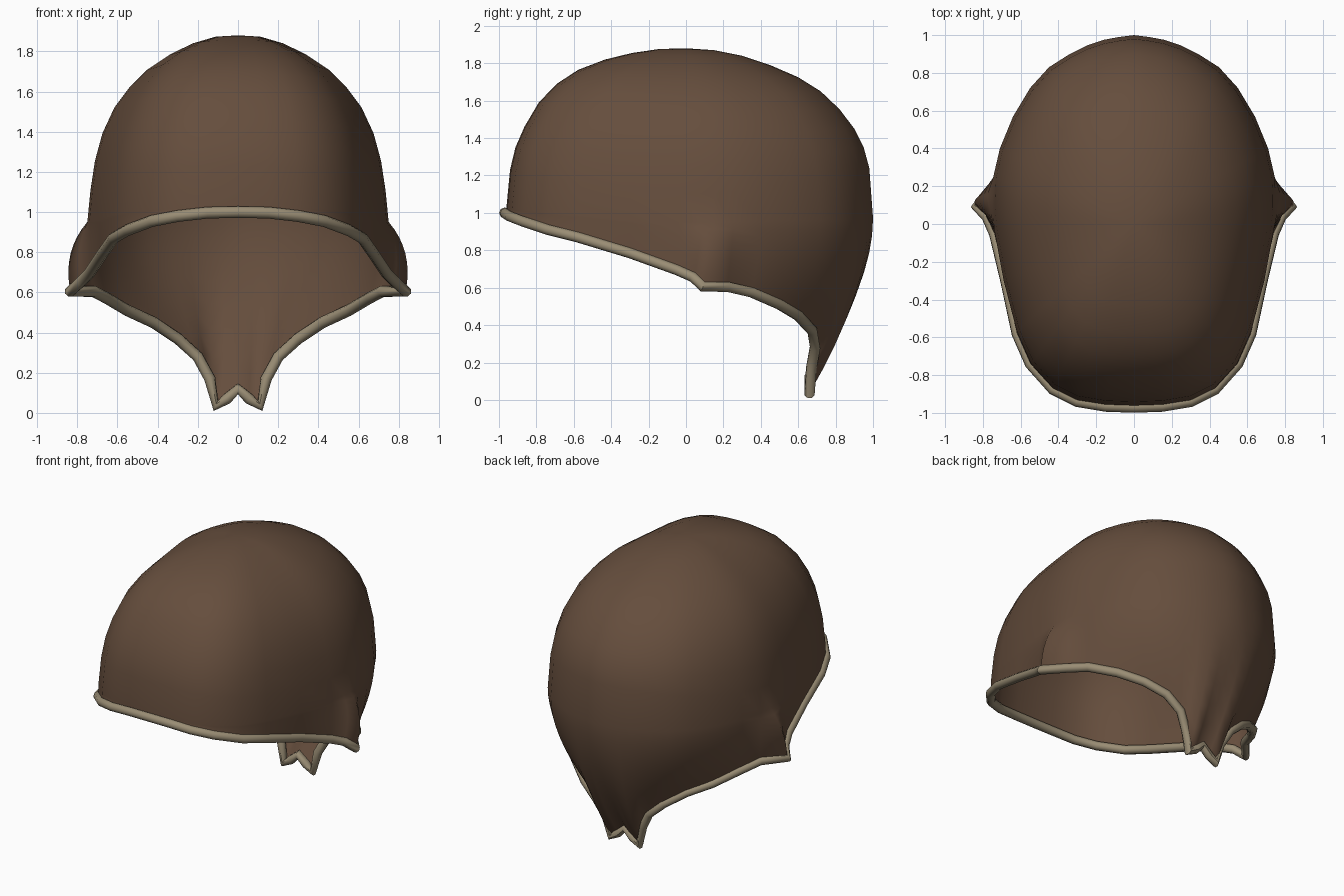
import bpy, bmesh, math
from mathutils import Vector

if "Cube" in bpy.data.objects:
    bpy.data.objects.remove(bpy.data.objects["Cube"])


def material(name, rgb):
    m = bpy.data.materials.new(name)
    m.diffuse_color = (*rgb, 1)
    m.use_nodes = True
    m.node_tree.nodes["Principled BSDF"].inputs["Base Color"].default_value = m.diffuse_color
    return m


brown = material("brown cloth", (0.130, 0.075, 0.046))
tan = material("tan trim", (0.32, 0.265, 0.175))

# right half of the rim, from the brow round the ear to the nape tail
RIM = [(0, -.97, 1.0), (.15, -.965, .997), (.3, -.94, .98), (.43, -.875, .955),
       (.55, -.74, .91), (.62, -.58, .87), (.68, -.3, .785), (.74, -.05, .695),
       (.78, .04, .655), (.835, .09, .605), (.72, .22, .605), (.66, .35, .575),
       (.55, .5, .51), (.42, .6, .45), (.3, .675, .37), (.2, .69, .28),
       (.14, .67, .17), (.11, .66, .035), (.055, .66, .07), (0, .66, .12)]
# widest outline of the dome, one point above each rim point
GIRTH = [(0, -.96), (.15, -.955), (.3, -.93), (.43, -.865), (.545, -.74),
         (.62, -.57), (.69, -.3), (.74, -.03), (.75, .08), (.75, .15),
         (.745, .25), (.71, .40), (.64, .57), (.55, .72), (.45, .83),
         (.34, .90), (.25, .945), (.16, .975), (.08, .99), (0, 1.0)]
# outward bulge of the fold over the ear
BULGE = {8: .06, 9: .125}

# dome heights at each scale of the girth, at front, side and back
SCALE = [.15, .3, .45, .6, .72, .82, .9, .95, .98, 1]
FRONT = [1.876, 1.855, 1.82, 1.765, 1.69, 1.59, 1.46, 1.35, 1.23, 1.03]
SIDE = [1.873, 1.84, 1.785, 1.71, 1.62, 1.52, 1.39, 1.25, 1.10, .95]
BACK = [1.87, 1.84, 1.79, 1.725, 1.65, 1.555, 1.45, 1.35, 1.24, .97]
LOWER = 8


def column(i):
    """Points from crown to rim along one line of the cloth."""
    gx, gy = GIRTH[i]
    rim = Vector(RIM[i])
    w = gy * gy / (gx * gx + gy * gy)
    end = FRONT if gy < 0 else BACK
    pts = [Vector((gx * s, gy * s, a * (1 - w) + b * w))
           for s, a, b in zip(SCALE, SIDE, end)]
    top = pts[-1]
    ctrl = Vector((gx + BULGE.get(i, 0), gy, rim.z + .58 * (top.z - rim.z)))
    for k in range(1, LOWER + 1):
        t = k / LOWER
        pts.append(top * (1 - t) ** 2 + ctrl * 2 * t * (1 - t) + rim * t * t)
    return pts


def mirrored(p):
    return Vector((-p.x, p.y, p.z))


# cloth shell
half = [column(i) for i in range(len(RIM))]
columns = half + [[mirrored(p) for p in c] for c in half[-2:0:-1]]
bm = bmesh.new()
crown = bm.verts.new((0, 0, 1.88))
grid = [[bm.verts.new(p) for p in c] for c in columns]
for a, b in zip(grid, grid[1:] + grid[:1]):
    bm.faces.new((crown, a[0], b[0]))
    for k in range(len(a) - 1):
        bm.faces.new((a[k], a[k + 1], b[k + 1], b[k]))
for f in bm.faces:
    f.smooth = True
mesh = bpy.data.meshes.new("cloth_cap")
bm.to_mesh(mesh)
bm.free()
mesh.materials.append(brown)
cap = bpy.data.objects.new("cloth_cap", mesh)
bpy.context.collection.objects.link(cap)

# rolled trim along the whole rim
curve = bpy.data.curves.new("rim_trim", "CURVE")
curve.dimensions = "3D"
curve.bevel_depth = .029
curve.bevel_resolution = 2
spline = curve.splines.new("POLY")
spline.points.add(len(columns) - 1)
for sp, c in zip(spline.points, columns):
    sp.co = (*c[-1], 1)
spline.use_cyclic_u = True
curve.materials.append(tan)
trim = bpy.data.objects.new("rim_trim", curve)
bpy.context.collection.objects.link(trim)
bpy.context.view_layer.objects.active = trim
trim.select_set(True)
bpy.ops.object.convert(target="MESH")
bpy.ops.object.shade_smooth_by_angle(angle=math.radians(50))
